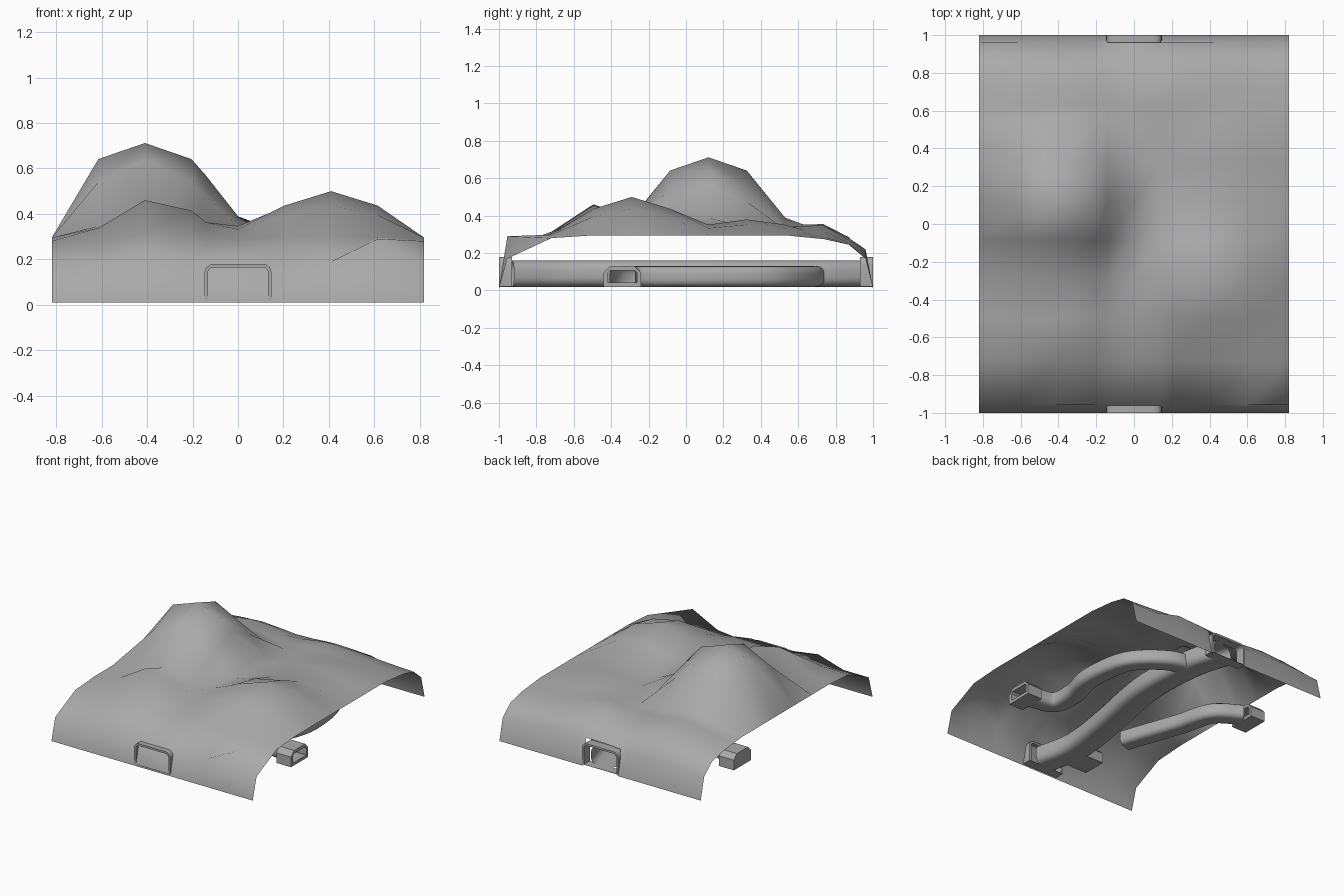
import bpy, bmesh, math
from mathutils import Vector

cube = bpy.data.objects.get("Cube")
if cube:
    bpy.data.objects.remove(cube, do_unlink=True)

grey = bpy.data.materials.new("stone grey")
grey.use_nodes = True
COLOUR = (0.4, 0.4, 0.4, 1)
grey.diffuse_color = COLOUR
grey.node_tree.nodes["Principled BSDF"].inputs["Base Color"].default_value = COLOUR


def finish(bm, name, angle):
    """Turn a bmesh into a shaded object."""
    mesh = bpy.data.meshes.new(name)
    bm.to_mesh(mesh)
    bm.free()
    obj = bpy.data.objects.new(name, mesh)
    bpy.context.collection.objects.link(obj)
    mesh.materials.append(grey)
    bpy.ops.object.select_all(action='DESELECT')
    obj.select_set(True)
    bpy.context.view_layer.objects.active = obj
    bpy.ops.object.shade_smooth_by_angle(angle=math.radians(angle))


# Terrain sheet: rows along y, columns along x
CELL = 0.205
DOOR = 0.14
rows = [-1, -0.955, -0.72] + [0.12 + CELL * k for k in range(-3, 3)] + [0.63, 0.735, 0.87, 0.96, 1]
base = [0.01, 0.17, 0.28] + [0.295] * 6 + [0.285, 0.275, 0.245, 0.17, 0.01]
cols = sorted([CELL * k for k in range(-4, 5)] + [-DOOR, DOOR])
last = len(rows) - 2
# Uneven lips above the front and back drops, one height per column
lips = {1: [0.17, 0.17, 0.23, 0.2, 0.2, 0.2, 0.2, 0.17, 0.19, 0.29, 0.17],
        last: [0.17, 0.19, 0.19, 0.18, 0.19, 0.2, 0.2, 0.21, 0.22, 0.17, 0.17]}

# Hills: x, y, height above base, steepness, power of falloff
hills = [(-0.41, 0.12, 0.417, 0.186, 3.0),
         (0.41, -0.29, 0.205, 0.37, 1.9),
         (-0.36, -0.495, 0.168, 0.74, 2.8),
         (0.41, 0.325, 0.085, 0.4, 2.0),
         (-0.41, 0.735, 0.08, 0.5, 1.6),
         (0.2, 0.735, 0.072, 0.5, 1.6)]


def height(x, y, ground):
    if abs(x) > 0.8:
        return ground
    lift = max(h * math.exp(-s * (math.hypot(x - a, y - b) / CELL) ** p)
               for a, b, h, s, p in hills)
    return ground + lift * min(1, (1 + y) / 0.5, (1 - y) / 0.2)


bm = bmesh.new()
grid = []
for r, (y, ground) in enumerate(zip(rows, base)):
    line = []
    for c, x in enumerate(cols):
        z = lips[r][c] if r in lips else height(x, y, ground)
        line.append(bm.verts.new((x, y, z)))
    grid.append(line)
for r in range(len(rows) - 1):
    for c in range(len(cols) - 1):
        # Leave the back doorway open
        if r == last and abs(cols[c] + cols[c + 1]) / 2 < DOOR:
            continue
        bm.faces.new((grid[r][c], grid[r][c + 1], grid[r + 1][c + 1], grid[r + 1][c]))
finish(bm, "terrain", 85)


def rounded(w, h, radius, steps, z0, square_base=False):
    """Rounded rectangle section, standing on z0."""
    pts = []
    corners = [(1, 1), (-1, 1), (-1, -1), (1, -1)]
    for k, (sx, sz) in enumerate(corners):
        rad = 0.001 if square_base and sz < 0 else radius
        cx, cz = sx * (w / 2 - rad), z0 + h / 2 + sz * (h / 2 - rad)
        for i in range(steps + 1):
            a = math.pi / 2 * (k + i / steps)
            pts.append((cx + rad * math.cos(a), cz + rad * math.sin(a)))
    return pts


def ring(bm, section, centre, heading):
    """Place a section upright across a heading."""
    side = Vector((heading[1], -heading[0], 0)).normalized()
    c = Vector((centre[0], centre[1], 0))
    return [bm.verts.new(c + side * u + Vector((0, 0, v))) for u, v in section]


def bridge(bm, a, b):
    n = len(a)
    for i in range(n):
        bm.faces.new((a[i], a[(i + 1) % n], b[(i + 1) % n], b[i]))


def tunnel(name, points, w, h):
    """Sweep a rounded section along a smooth path."""
    p = [Vector(q) for q in points]
    p = [2 * p[0] - p[1]] + p + [2 * p[-1] - p[-2]]
    path = []
    for a, b, c, d in zip(p, p[1:], p[2:], p[3:]):
        for i in range(6):
            t = i / 6
            path.append(0.5 * (2 * b + (c - a) * t + (2 * a - 5 * b + 4 * c - d) * t * t
                               + (3 * b - a - 3 * c + d) * t ** 3))
    path.append(p[-2])
    bm = bmesh.new()
    section = rounded(w, h, min(w, h) * 0.35, 4, 0.02)
    rings = []
    for i, c in enumerate(path):
        heading = path[min(i + 1, len(path) - 1)] - path[max(i - 1, 0)]
        rings.append(ring(bm, section, c, heading))
    for a, b in zip(rings, rings[1:]):
        bridge(bm, a, b)
    bmesh.ops.recalc_face_normals(bm, faces=bm.faces)
    finish(bm, name, 50)


def portal(name, outer_end, inner_end, w, h, wall, radius, steps, sill, closed=False):
    """Hollow doorway frame between two points, optionally with a front panel."""
    bm = bmesh.new()
    heading = Vector(inner_end) - Vector(outer_end)
    outside = rounded(w, h, radius, steps, 0.02, True)
    inside = rounded(w - 2 * wall, h - wall - sill, max(radius - wall, 0.008),
                     steps, 0.02 + sill, True)
    loops = [ring(bm, s, e, heading) for s, e in
             ((outside, outer_end), (outside, inner_end),
              (inside, inner_end), (inside, outer_end))]
    for k in range(4):
        bridge(bm, loops[k], loops[(k + 1) % 4])
    if closed:
        bm.faces.new(loops[3])
    bmesh.ops.recalc_face_normals(bm, faces=bm.faces)
    finish(bm, name, 35)


# Main tunnel and its two portals
tunnel("main_tunnel", [(0, -0.94), (-0.05, -0.65), (0, -0.26), (0.08, 0.16),
                       (0.09, 0.45), (0.06, 0.73), (0, 0.94)], 0.2, 0.14)
portal("front_portal", (0, -1), (0, -0.93), 0.295, 0.16, 0.015, 0.04, 4, 0.002)
portal("back_portal", (0, 1), (0, 0.93), 0.295, 0.16, 0.015, 0.04, 4, 0.002)

# Side tunnels with chamfered mouths
tunnel("left_tunnel", [(0.63, -0.34), (0.46, -0.29), (0.44, -0.1), (0.49, 0.12),
                       (0.44, 0.45), (0.24, 0.64), (0.06, 0.68)], 0.14, 0.11)
portal("left_portal", (0.74, -0.34), (0.62, -0.34), 0.2, 0.11, 0.022, 0.035, 1, 0.022)
tunnel("right_tunnel", [(-0.63, 0.4), (-0.46, 0.28), (-0.39, 0.05),
                        (-0.32, -0.15), (-0.24, -0.38)], 0.14, 0.11)
portal("right_portal", (-0.74, 0.4), (-0.62, 0.4), 0.2, 0.11, 0.022, 0.035, 1, 0.022, True)
portal("junction_stub", (-0.26, -0.73), (-0.08, -0.73), 0.18, 0.11, 0.022, 0.035, 1, 0.022)
